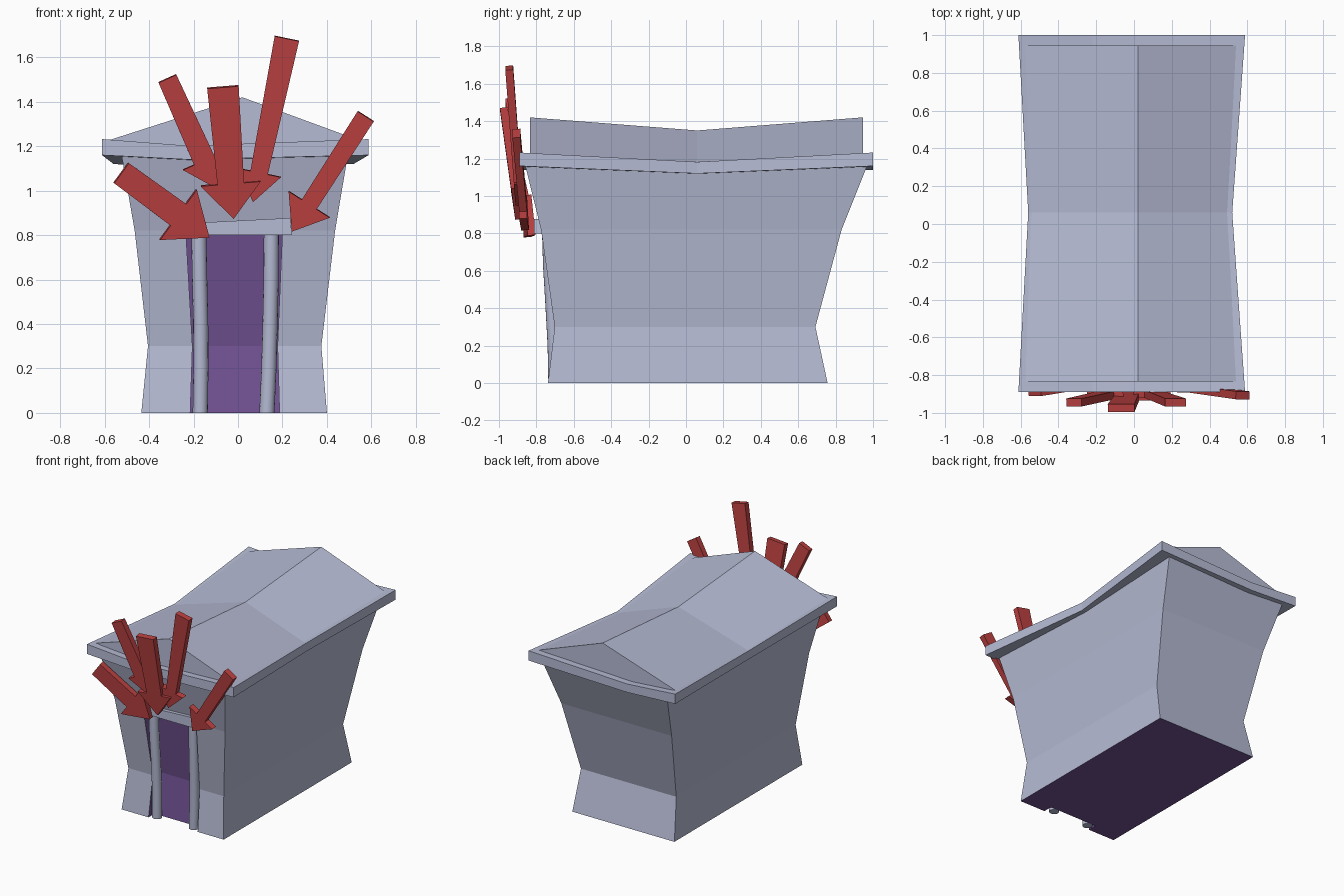
import bpy, bmesh, math
from mathutils import Vector

if "Cube" in bpy.data.objects:
    bpy.data.objects.remove(bpy.data.objects["Cube"])


def material(name, rgb):
    m = bpy.data.materials.new(name)
    m.diffuse_color = (*rgb, 1)
    m.use_nodes = True
    m.node_tree.nodes["Principled BSDF"].inputs["Base Color"].default_value = m.diffuse_color
    return m


STONE = material("pale_stone", (0.47, 0.50, 0.66))
PURPLE = material("dark_purple", (0.165, 0.085, 0.295))
RED = material("red", (0.50, 0.052, 0.052))


def finish(name, bm, mats):
    bmesh.ops.recalc_face_normals(bm, faces=bm.faces)
    me = bpy.data.meshes.new(name)
    bm.to_mesh(me)
    bm.free()
    for m in mats:
        me.materials.append(m)
    ob = bpy.data.objects.new(name, me)
    bpy.context.collection.objects.link(ob)
    return ob


def loft(name, sections, mat):
    """Skin a list of equal-length closed sections and cap both ends."""
    bm = bmesh.new()
    rings = [[bm.verts.new(p) for p in s] for s in sections]
    n = len(rings[0])
    for a, b in zip(rings, rings[1:]):
        for i in range(n):
            j = (i + 1) % n
            bm.faces.new((a[i], a[j], b[j], b[i]))
    bm.faces.new(rings[0])
    bm.faces.new(rings[-1])
    return finish(name, bm, [mat])


# Body: flared walls with a door recess in the front
# z, left, right, front, back, door left, door right
levels = [(0, -0.435, 0.40, -0.738, 0.757, -0.215, 0.187),
          (0.30, -0.405, 0.375, -0.702, 0.692, -0.205, 0.178),
          (0.82, -0.465, 0.437, -0.775, 0.832, -0.235, 0.20)]
depth = 0.07
bm = bmesh.new()
rings = []
for z, l, r, f, b, dl, dr in levels:
    pts = [(l, f), (dl, f), (dl, f + depth), (dr, f + depth), (dr, f), (r, f), (r, b), (l, b)]
    rings.append([bm.verts.new((x, y, z)) for x, y in pts])
for a, b in zip(rings, rings[1:]):
    for i in range(8):
        j = (i + 1) % 8
        face = bm.faces.new((a[i], a[j], b[j], b[i]))
        face.material_index = 1 if i in (1, 2, 3) else 0
bm.faces.new(rings[0]).material_index = 1
bm.faces.new(rings[2][1:5]).material_index = 1
t = rings[2]
top = [bm.verts.new(p) for p in ((-0.525, -0.86, 1.165), (0.495, -0.86, 1.165),
                                 (0.495, 0.97, 1.165), (-0.525, 0.97, 1.165))]
bm.faces.new((t[0], t[1], t[4], t[5], top[1], top[0]))
bm.faces.new((t[5], t[6], top[2], top[1]))
bm.faces.new((t[6], t[7], top[3], top[2]))
bm.faces.new((t[7], t[0], top[0], top[3]))
bm.faces.new(top)
finish("body", bm, [STONE, PURPLE])

# Sagging roof slab: y, left, right, bottom z, top z
slab = []
for y, l, r, zb, zt in ((-0.89, -0.612, 0.588, 1.16, 1.232),
                        (0.06, -0.56, 0.52, 1.12, 1.182),
                        (1.0, -0.612, 0.588, 1.16, 1.232)):
    k = -0.22
    slab.append([(l, y, zb), (k, y, zb - 0.02), (r, y, zb),
                 (r, y, zt), (k, y, zt - 0.03), (l, y, zt)])
loft("roof_slab", slab, STONE)

# Gabled roof on the slab, with a dipped ridge
gable = []
for y, l, r, z, ridge in ((-0.835, -0.575, 0.54, 1.229, 1.42),
                          (0.06, -0.545, 0.495, 1.18, 1.35),
                          (0.945, -0.575, 0.54, 1.229, 1.42)):
    gable.append([(l, y, z), (-0.22, y, z - 0.045), (r, y, z), (0.02, y, ridge)])
loft("gable_roof", gable, STONE)

# Lintel over the door
loft("lintel", [[(-0.24, y, 0.80), (0.243, y, 0.80), (0.235, y, 0.877), (-0.235, y, 0.853)]
                for y in (-0.812, -0.72)], STONE)

# Two gently bent round pillars: x, y, z of the path
for name, path in (
        ("left_pillar", ((-0.17, -0.702, 0), (-0.167, -0.706, 0.2), (-0.168, -0.718, 0.42),
                         (-0.173, -0.73, 0.62), (-0.176, -0.736, 0.81))),
        ("right_pillar", ((0.13, -0.702, 0), (0.139, -0.706, 0.2), (0.145, -0.718, 0.42),
                          (0.149, -0.73, 0.62), (0.15, -0.736, 0.81)))):
    rad = 0.034
    ob = loft(name, [[(x + rad * math.cos(i * math.tau / 16),
                       y + rad * math.sin(i * math.tau / 16), z) for i in range(16)]
                     for x, y, z in path], STONE)
    bpy.ops.object.select_all(action='DESELECT')
    ob.select_set(True)
    bpy.context.view_layer.objects.active = ob
    bpy.ops.object.shade_smooth_by_angle(angle=math.radians(40))


# Flat arrows pointing at the door
def arrow(name, tail, tip, head, w_tail, w_neck, w_head, thick=0.021):
    tail, tip = Vector(tail), Vector(tip)
    d = (tip - tail).normalized()
    side = d.cross(Vector((0, 1, 0))).normalized()
    n = side.cross(d) * thick
    base = tip - d * head
    pts = [tail - side * w_tail, base - side * w_neck, base - side * w_head, tip,
           base + side * w_head, base + side * w_neck, tail + side * w_tail]
    loft(name, [[p - n for p in pts], [p + n for p in pts]], RED)


arrow("arrow_far_left", (-0.526, -0.89, 1.08), (-0.13, -0.825, 0.79), 0.175, 0.056, 0.06, 0.14)
arrow("arrow_left", (-0.318, -0.945, 1.505), (-0.095, -0.895, 1.01), 0.14, 0.044, 0.05, 0.105)
arrow("arrow_middle", (-0.068, -0.974, 1.467), (-0.02, -0.892, 0.875), 0.16, 0.071, 0.06, 0.135)
arrow("arrow_right", (0.22, -0.945, 1.685), (0.068, -0.89, 0.95), 0.135, 0.056, 0.04, 0.10)
arrow("arrow_far_right", (0.575, -0.907, 1.335), (0.243, -0.86, 0.817), 0.145, 0.043, 0.04, 0.11)
